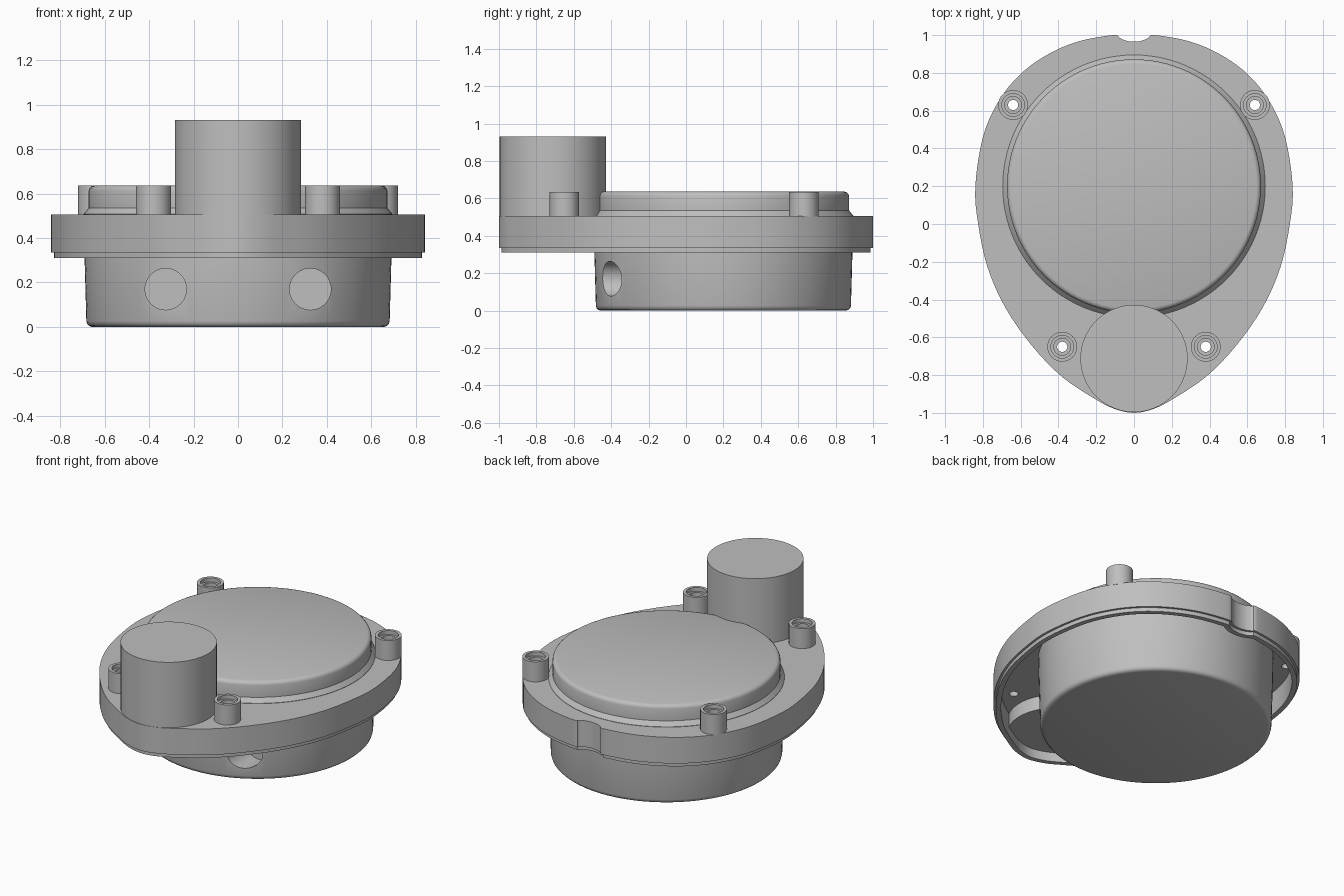
import bpy, bmesh, math
from mathutils import Vector

if "Cube" in bpy.data.objects:
    bpy.data.objects.remove(bpy.data.objects["Cube"], do_unlink=True)

GREY = (0.52, 0.52, 0.52, 1)
metal = bpy.data.materials.new("plain_grey")
metal.use_nodes = True
metal.diffuse_color = GREY
metal.node_tree.nodes["Principled BSDF"].inputs["Base Color"].default_value = GREY


def make_object(name, bm):
    bmesh.ops.remove_doubles(bm, verts=bm.verts, dist=0.0005)
    bmesh.ops.recalc_face_normals(bm, faces=bm.faces)
    mesh = bpy.data.meshes.new(name)
    bm.to_mesh(mesh)
    bm.free()
    mesh.materials.append(metal)
    obj = bpy.data.objects.new(name, mesh)
    bpy.context.scene.collection.objects.link(obj)
    return obj


def smooth(obj):
    obj.data.shade_smooth()
    obj.data.set_sharp_from_angle(angle=math.radians(30))


def lathe(name, profile, center, steps=96, closed=False):
    """Revolve (radius, z) points about a vertical axis."""
    bm = bmesh.new()
    verts = [bm.verts.new((r, 0, z)) for r, z in profile]
    pairs = list(zip(verts, verts[1:])) + ([(verts[-1], verts[0])] if closed else [])
    edges = [bm.edges.new(p) for p in pairs]
    bmesh.ops.spin(bm, geom=verts + edges, cent=(0, 0, 0), axis=(0, 0, 1),
                   angle=math.tau, steps=steps, use_merge=True)
    bmesh.ops.translate(bm, verts=bm.verts, vec=(*center, 0))
    return make_object(name, bm)


def cut(obj, cutters):
    """Subtract the cutters and keep the result as the mesh."""
    for c in cutters:
        mod = obj.modifiers.new("hole", "BOOLEAN")
        mod.operation = "DIFFERENCE"
        mod.solver = "EXACT"
        mod.object = c
    graph = bpy.context.evaluated_depsgraph_get()
    mesh = bpy.data.meshes.new_from_object(obj.evaluated_get(graph))
    obj.modifiers.clear()
    obj.data = mesh
    for c in cutters:
        bpy.data.objects.remove(c, do_unlink=True)


def closed_spline(points, per=4):
    """Smooth closed curve through the points."""
    out, n = [], len(points)
    for i in range(n):
        a, b, c, d = (points[(i + k) % n] for k in (-1, 0, 1, 2))
        for s in range(per):
            t = s / per
            out.append(0.5 * (2 * b + (c - a) * t + (2 * a - 5 * b + 4 * c - d) * t ** 2
                              + (3 * b - a - 3 * c + d) * t ** 3))
    return out


def inset(loop, dist):
    """Move a clockwise loop inwards along its normals."""
    out = []
    for i, p in enumerate(loop):
        t = (loop[(i + 1) % len(loop)] - loop[i - 1]).normalized()
        out.append(p + Vector((t.y, -t.x)) * dist)
    return out


# Egg-shaped flange with a notch at the back, a stepped lip and a hollow underside
half = [(0.04, 0.97), (0.075, 0.985), (0.11, 1.0), (0.3, 0.965), (0.47, 0.89),
        (0.61, 0.785), (0.72, 0.645), (0.80, 0.46), (0.84, 0.2), (0.825, 0.0),
        (0.775, -0.23), (0.68, -0.445), (0.54, -0.645), (0.38, -0.81),
        (0.2, -0.93), (0.1, -0.98)]
right = [Vector(p) for p in half]
left = [Vector((-p.x, p.y)) for p in reversed(right)]
outline = closed_spline([Vector((0, 0.965))] + right + [Vector((0, -1))] + left)

bm = bmesh.new()
rings = []
for dist, z in [(0, 0.505), (0, 0.335), (0.014, 0.335), (0.014, 0.31),
                (0.045, 0.31), (0.045, 0.46)]:
    rings.append([bm.verts.new((p.x, p.y, z)) for p in inset(outline, dist)])
for lower, upper in zip(rings, rings[1:]):
    for i in range(len(lower)):
        bm.faces.new((lower[i - 1], lower[i], upper[i], upper[i - 1]))
bm.faces.new(rings[0])
bm.faces.new(rings[-1])
flange = make_object("flange", bm)

# Screw bosses with stepped bores running through the flange
boss_spots = [(sx * x, y) for x, y in ((0.64, 0.63), (0.38, -0.65)) for sx in (-1, 1)]
drills = []
for spot in boss_spots:
    boss = lathe("screw_boss", [(0.079, 0.5), (0.079, 0.635), (0.06, 0.635), (0.06, 0.61),
                                (0.045, 0.61), (0.045, 0.57), (0.027, 0.57), (0.027, 0.5)],
                 spot, 32, True)
    smooth(boss)
    drills.append(lathe("drill", [(0, 0.4), (0.027, 0.4), (0.027, 0.6), (0, 0.6)], spot, 32))
cut(flange, drills)
smooth(flange)

# Round raised cover with a flared foot and rounded rim
CENTRE = (0, 0.2)
cover = lathe("cover", [(0, 0.48), (0.695, 0.48), (0.695, 0.507), (0.672, 0.535), (0.672, 0.612),
                        (0.668, 0.624), (0.66, 0.632), (0.648, 0.636), (0, 0.636)], CENTRE)
smooth(cover)

# Tapered bowl with two blind ports in its front wall
bowl = lathe("bowl", [(0, 0), (0.655, 0), (0.669, 0.004), (0.678, 0.013), (0.682, 0.027),
                      (0.69, 0.31), (0.693, 0.47), (0, 0.47)], CENTRE)
ports = []
for sx in (-1, 1):
    port = lathe("port_cutter", [(0, -0.2), (0.093, -0.2), (0.093, 0.2), (0, 0.2)], (0, 0), 48)
    port.rotation_euler.x = math.pi / 2
    port.location = (sx * 0.325, -0.45, 0.17)
    ports.append(port)
cut(bowl, ports)
smooth(bowl)

# Upright cylinder housing at the front, passing through the flange
housing = lathe("cylinder_housing", [(0, 0.37), (0.284, 0.37), (0.284, 0.93), (0, 0.93)],
                (0, -0.712), 64)
smooth(housing)
